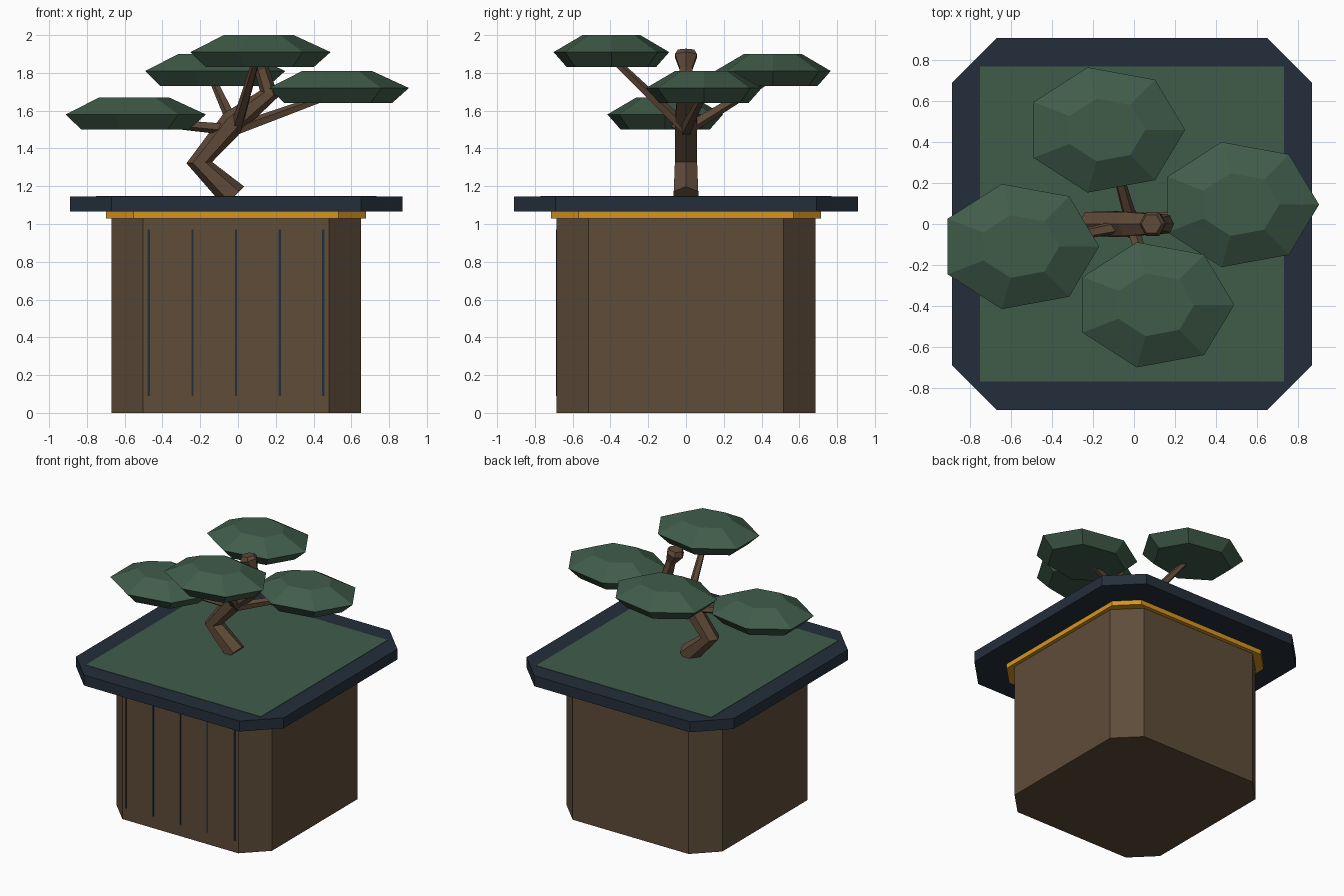
import bpy, bmesh
from math import sin, cos, tau
from mathutils import Vector

cube = bpy.data.objects.get("Cube")
if cube:
    bpy.data.objects.remove(cube, do_unlink=True)


def material(name, rgb):
    linear = [((c / 255 + 0.055) / 1.055) ** 2.4 for c in rgb] + [1]
    mat = bpy.data.materials.new(name)
    mat.use_nodes = True
    mat.diffuse_color = linear
    bsdf = mat.node_tree.nodes["Principled BSDF"]
    bsdf.inputs["Base Color"].default_value = linear
    bsdf.inputs["Roughness"].default_value = 0.9
    return mat


WOOD = material("planter brown", (94, 76, 57))
BARK = material("bark brown", (95, 73, 56))
NAVY = material("dark navy", (36, 47, 59))
GOLD = material("gold", (214, 149, 32))
GREEN = material("leaf green", (64, 92, 74))


def loft(name, rings, mat):
    """Flat-faced solid through matching rings of points, capped at both ends."""
    bm = bmesh.new()
    loops = [[bm.verts.new(p) for p in ring] for ring in rings]
    n = len(loops[0])
    for low, high in zip(loops, loops[1:]):
        for i in range(n):
            j = (i + 1) % n
            bm.faces.new((low[i], low[j], high[j], high[i]))
    bm.faces.new(loops[0][::-1])
    bm.faces.new(loops[-1])
    bmesh.ops.recalc_face_normals(bm, faces=bm.faces)
    mesh = bpy.data.meshes.new(name)
    bm.to_mesh(mesh)
    bm.free()
    mesh.materials.append(mat)
    obj = bpy.data.objects.new(name, mesh)
    bpy.context.collection.objects.link(obj)
    return obj


def slab(name, hx, hy, cut, z0, z1, mat, cx=-0.01):
    """Upright block with optional chamfered corners."""
    if cut:
        quarter = [(hx, hy - cut), (hx - cut, hy)]
    else:
        quarter = [(hx, hy)]
    outline = quarter + [(-x, y) for x, y in quarter[::-1]]
    outline += [(-x, -y) for x, y in outline]
    return loft(name, [[(cx + x, y, z) for x, y in outline] for z in (z0, z1)], mat)


def limb(name, path, sides):
    """Tapered limb through (x, y, z, radius) points with mitred joints."""
    pts = [Vector(p[:3]) for p in path]
    dirs = [(b - a).normalized() for a, b in zip(pts, pts[1:])]
    rings = []
    for i, p in enumerate(pts):
        axis = (dirs[max(i - 1, 0)] + dirs[min(i, len(dirs) - 1)]).normalized()
        ref = Vector((0, 1, 0)) if abs(axis.y) < 0.5 else Vector((1, 0, 0))
        u = axis.cross(ref).normalized()
        v = axis.cross(u)
        r = path[i][3]
        rings.append([p + r * (u * cos(tau * k / sides) + v * sin(tau * k / sides))
                      for k in range(sides)])
    return loft(name, rings, BARK)


# Planter box, trim, rim and moss
slab("planter_body", 0.66, 0.685, 0.168, 0, 1.035, WOOD)
slab("gold_trim", 0.688, 0.715, 0.145, 1.03, 1.067, GOLD)
slab("planter_rim", 0.88, 0.91, 0.22, 1.065, 1.145, NAVY)
slab("moss_top", 0.743, 0.77, 0, 1.144, 1.148, GREEN)

# Thin grooves on the front
for i in range(5):
    groove = slab(f"front_groove_{i + 1}", 0.006, 0.004, 0, 0.09, 0.97, NAVY,
                  cx=-0.01 + 0.231 * (i - 2))
    groove.location.y = -0.685

# Crooked trunk ending in a knob
limb("trunk", [(-0.02, 0, 1.145, 0.075), (-0.205, 0, 1.325, 0.068),
               (-0.03, 0, 1.535, 0.068), (0.165, 0, 1.69, 0.052),
               (0.125, 0, 1.82, 0.038), (0.09, 0, 1.89, 0.067),
               (0.085, 0, 1.92, 0.05)], 6)

# Foliage pads, each held by a branch
pads = {"left": (0.515, 0.095, 1.64), "right": (-0.56, -0.11, 1.5),
        "back": (-0.14, 0.46, 1.73), "front": (0.1, -0.395, 1.83)}
for side, (x, y, z) in pads.items():
    profile = [(0.77, z), (1, z + 0.08), (0.5, z + 0.17)]
    loft(f"{side}_foliage",
         [[(x + 0.39 * s * cos(tau * k / 7), y + 0.314 * s * sin(tau * k / 7), h)
           for k in range(7)] for s, h in profile], GREEN)
    limb(f"{side}_branch", [(-0.01, 0, 1.5, 0.034), (x, y, z + 0.05, 0.02)], 5)
